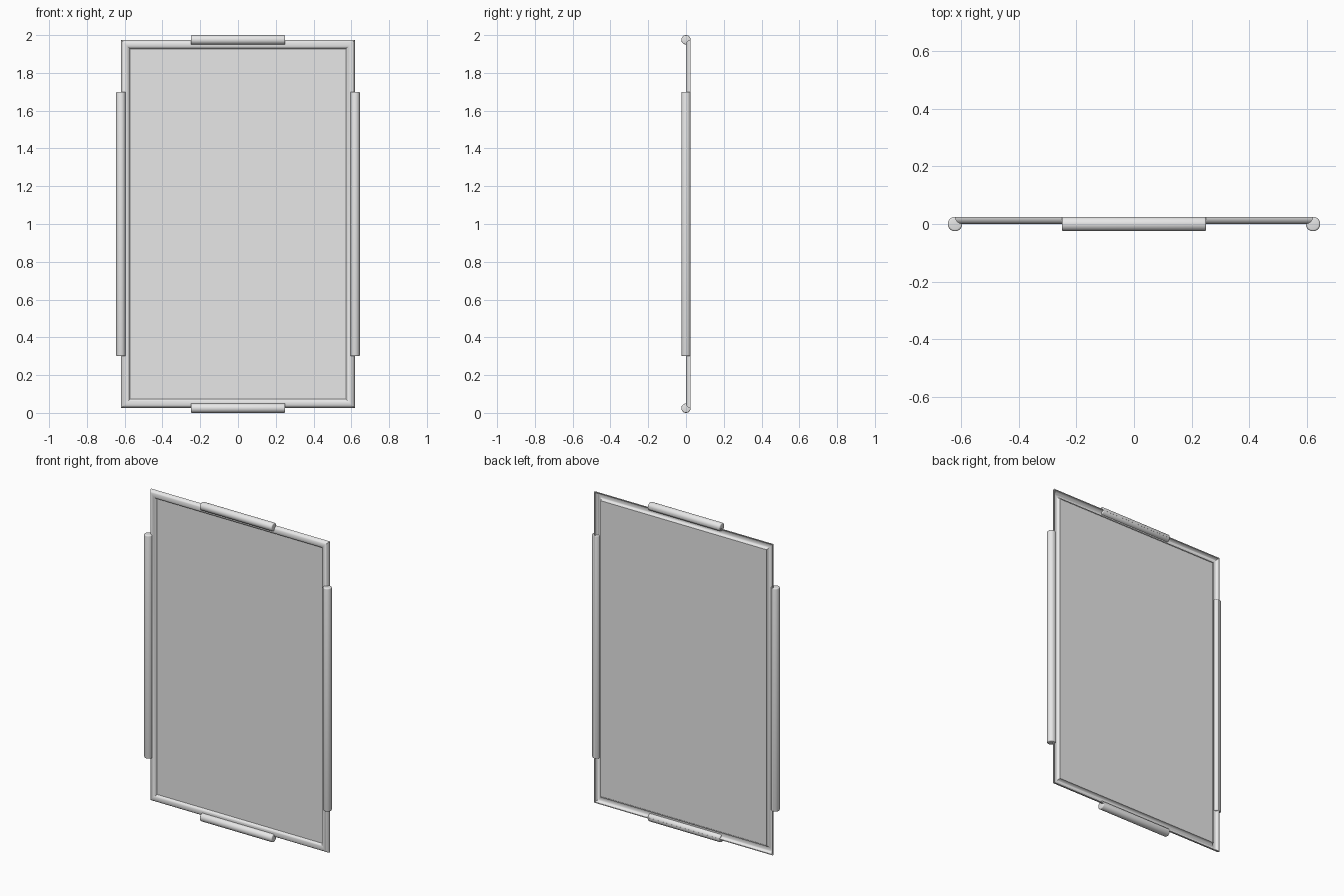
import bpy, bmesh, math
from mathutils import Matrix, Vector

if "Cube" in bpy.data.objects:
    bpy.data.objects.remove(bpy.data.objects["Cube"])

grey = bpy.data.materials.new("light grey")
grey.diffuse_color = (0.8, 0.8, 0.8, 1.0)
grey.use_nodes = True
grey.node_tree.nodes["Principled BSDF"].inputs["Base Color"].default_value = grey.diffuse_color

HX, Z0, Z1 = 0.62, 0.025, 1.975   # outer frame half width, bottom, top
R = 0.025                         # half-round rail radius and grip radius


def finish(bm, name, angle=40):
    bmesh.ops.recalc_face_normals(bm, faces=bm.faces)
    me = bpy.data.meshes.new(name)
    bm.to_mesh(me)
    bm.free()
    me.materials.append(grey)
    ob = bpy.data.objects.new(name, me)
    bpy.context.collection.objects.link(ob)
    bpy.ops.object.select_all(action='DESELECT')
    bpy.context.view_layer.objects.active = ob
    ob.select_set(True)
    bpy.ops.object.shade_smooth_by_angle(angle=math.radians(angle))
    return ob


# Frame: half-round channel, open at the back, mitred at the corners
def arc(radius, n=14):
    return [(R - radius * math.cos(math.pi * i / n),
             R - radius * math.sin(math.pi * i / n)) for i in range(n + 1)]


profile = arc(R) + arc(R - 0.005)[::-1]      # (inward offset, y)
bm = bmesh.new()
rings = []
for sx, top in ((-1, 0), (1, 0), (1, 1), (-1, 1)):
    rings.append([bm.verts.new((sx * (HX - u), y, Z1 - u if top else Z0 + u))
                  for u, y in profile])
for k in range(4):
    a, b = rings[k], rings[(k + 1) % 4]
    for i in range(len(profile)):
        j = (i + 1) % len(profile)
        bm.faces.new((a[i], a[j], b[j], b[i]))
finish(bm, "frame")

# Panel: thin sheet set into the frame, near the back
bm = bmesh.new()
w, h = 2 * (HX - 2 * R + 0.003), Z1 - Z0 - 4 * R + 0.006
bmesh.ops.create_cube(bm, size=1, matrix=Matrix.Translation((0, 0.019, 1.0))
                      @ Matrix.Diagonal((w, 0.006, h, 1)))
finish(bm, "panel")


# Grips: round bars along the outer edge of each rail
def grip(name, centre, length, along_x):
    bm = bmesh.new()
    rot = Matrix.Rotation(math.pi / 2, 4, 'Y') if along_x else Matrix.Identity(4)
    bmesh.ops.create_cone(bm, cap_ends=True, segments=32, radius1=R, radius2=R,
                          depth=length,
                          matrix=Matrix.Translation(Vector(centre)) @ rot)
    rims = [e for e in bm.edges if any(len(f.verts) > 4 for f in e.link_faces)]
    bmesh.ops.bevel(bm, geom=rims, offset=0.006, segments=3, affect='EDGES', profile=0.5)
    finish(bm, name)


for side, x in (("left", -HX), ("right", HX)):
    grip(side + "_grip", (x, 0, 1.0), 1.4, False)
for side, z in (("bottom", Z0), ("top", Z1)):
    grip(side + "_grip", (0, 0, z), 0.5, True)
